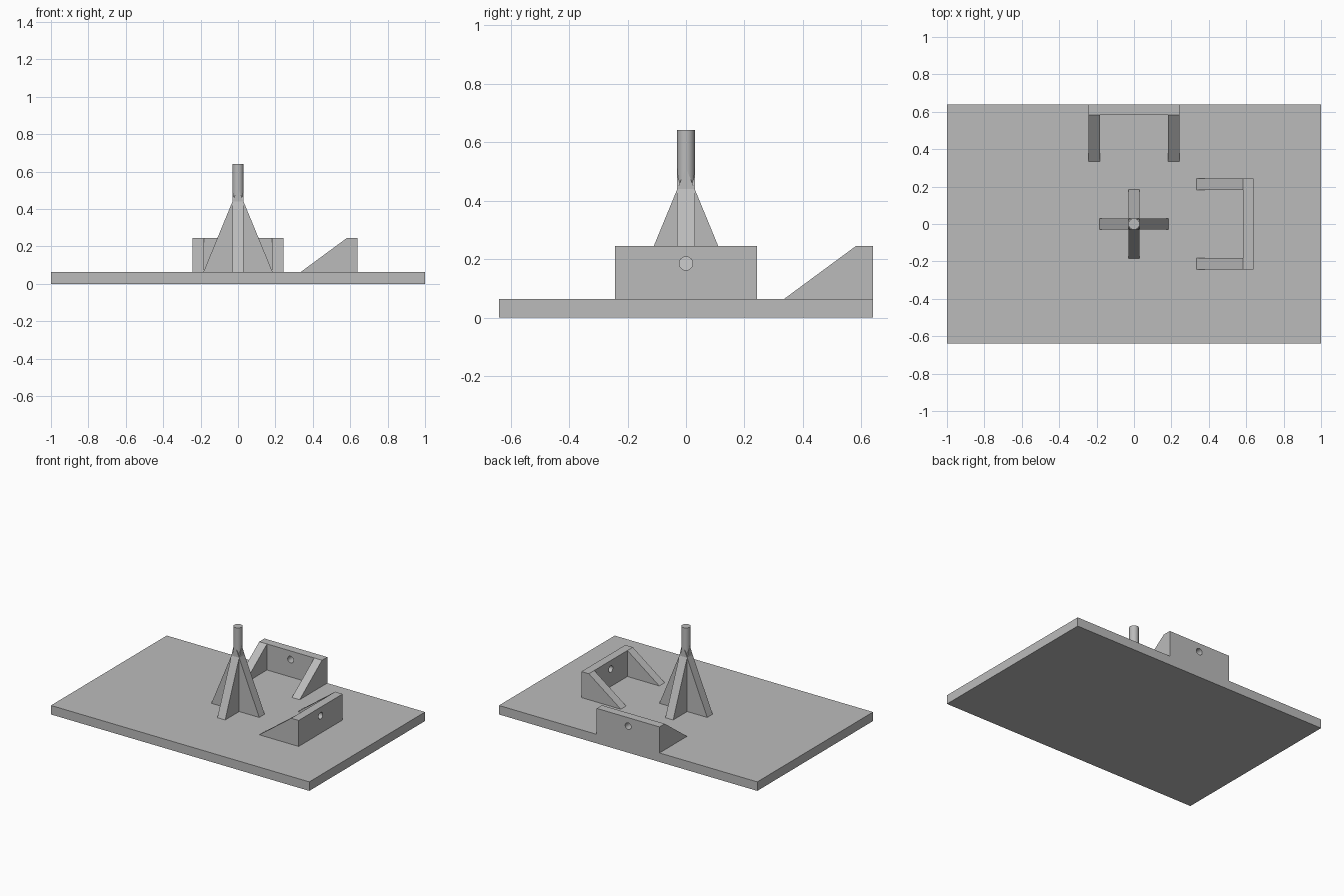
import bpy
import bmesh
from math import radians
from mathutils import Matrix

cube = bpy.data.objects.get("Cube")
if cube:
    bpy.data.objects.remove(cube, do_unlink=True)

GREY = (0.5, 0.5, 0.5, 1)
grey = bpy.data.materials.new("plain grey")
grey.use_nodes = True
grey.diffuse_color = GREY
grey.node_tree.nodes["Principled BSDF"].inputs["Base Color"].default_value = GREY

BASE_TOP = 0.063
DEPTH = 0.64


def finish(name, bm):
    bmesh.ops.recalc_face_normals(bm, faces=bm.faces)
    mesh = bpy.data.meshes.new(name)
    bm.to_mesh(mesh)
    bm.free()
    mesh.materials.append(grey)
    obj = bpy.data.objects.new(name, mesh)
    bpy.context.collection.objects.link(obj)
    return obj


def box(name, low, high):
    bm = bmesh.new()
    bmesh.ops.create_cube(bm, size=1)
    for v in bm.verts:
        v.co = [a if c < 0 else b for c, a, b in zip(v.co, low, high)]
    return finish(name, bm)


def extrusion(name, profile, half_width):
    """Extrude a (y, z) profile evenly to both sides along x."""
    bm = bmesh.new()
    face = bm.faces.new([bm.verts.new((-half_width, y, z)) for y, z in profile])
    result = bmesh.ops.extrude_face_region(bm, geom=[face])
    moved = [e for e in result["geom"] if isinstance(e, bmesh.types.BMVert)]
    bmesh.ops.translate(bm, verts=moved, vec=(2 * half_width, 0, 0))
    return finish(name, bm)


def cylinder(name, radius, length, matrix):
    bm = bmesh.new()
    bmesh.ops.create_cone(bm, cap_ends=True, segments=48, radius1=radius,
                          radius2=radius, depth=length, matrix=matrix)
    return finish(name, bm)


def select_only(obj):
    bpy.ops.object.select_all(action="DESELECT")
    obj.select_set(True)
    bpy.context.view_layer.objects.active = obj


def combine(obj, other, operation):
    other.hide_render = True
    mod = obj.modifiers.new("combine", "BOOLEAN")
    mod.operation, mod.solver, mod.object = operation, "EXACT", other
    select_only(obj)
    bpy.ops.object.modifier_apply(modifier=mod.name)
    bpy.data.objects.remove(other, do_unlink=True)


def smooth(obj):
    select_only(obj)
    bpy.ops.object.shade_smooth_by_angle(angle=radians(30))


# Flat base
box("base_plate", (-1, -DEPTH, 0), (1, DEPTH, BASE_TOP))


# Two gusseted brackets with a bolt hole, at the back and at the left
def bracket(name, turn):
    profile = [(0.335, BASE_TOP), (DEPTH, BASE_TOP), (DEPTH, 0.245), (0.582, 0.245)]
    obj = extrusion(name, profile, 0.243)
    combine(obj, box("gap_cutter", (-0.183, 0.2, 0), (0.183, 0.582, 0.4)), "DIFFERENCE")
    across = Matrix.Translation((0, 0.61, 0.185)) @ Matrix.Rotation(radians(90), 4, "X")
    combine(obj, cylinder("hole_cutter", 0.023, 0.2, across), "DIFFERENCE")
    obj.data.transform(Matrix.Rotation(turn, 4, "Z"))
    smooth(obj)


bracket("back_bracket", 0)
bracket("left_bracket", radians(-90))

# Crossed tapering fins holding the post
fin_profile = [(-0.185, BASE_TOP), (0.185, BASE_TOP), (0, 0.512)]
fins = extrusion("crossed_fins", fin_profile, 0.03)
side_fin = extrusion("side_fin", fin_profile, 0.03)
side_fin.data.transform(Matrix.Rotation(radians(90), 4, "Z"))
combine(fins, side_fin, "UNION")

# Round post
post = cylinder("post", 0.03, 0.24, Matrix.Translation((0, 0, 0.522)))
smooth(post)
